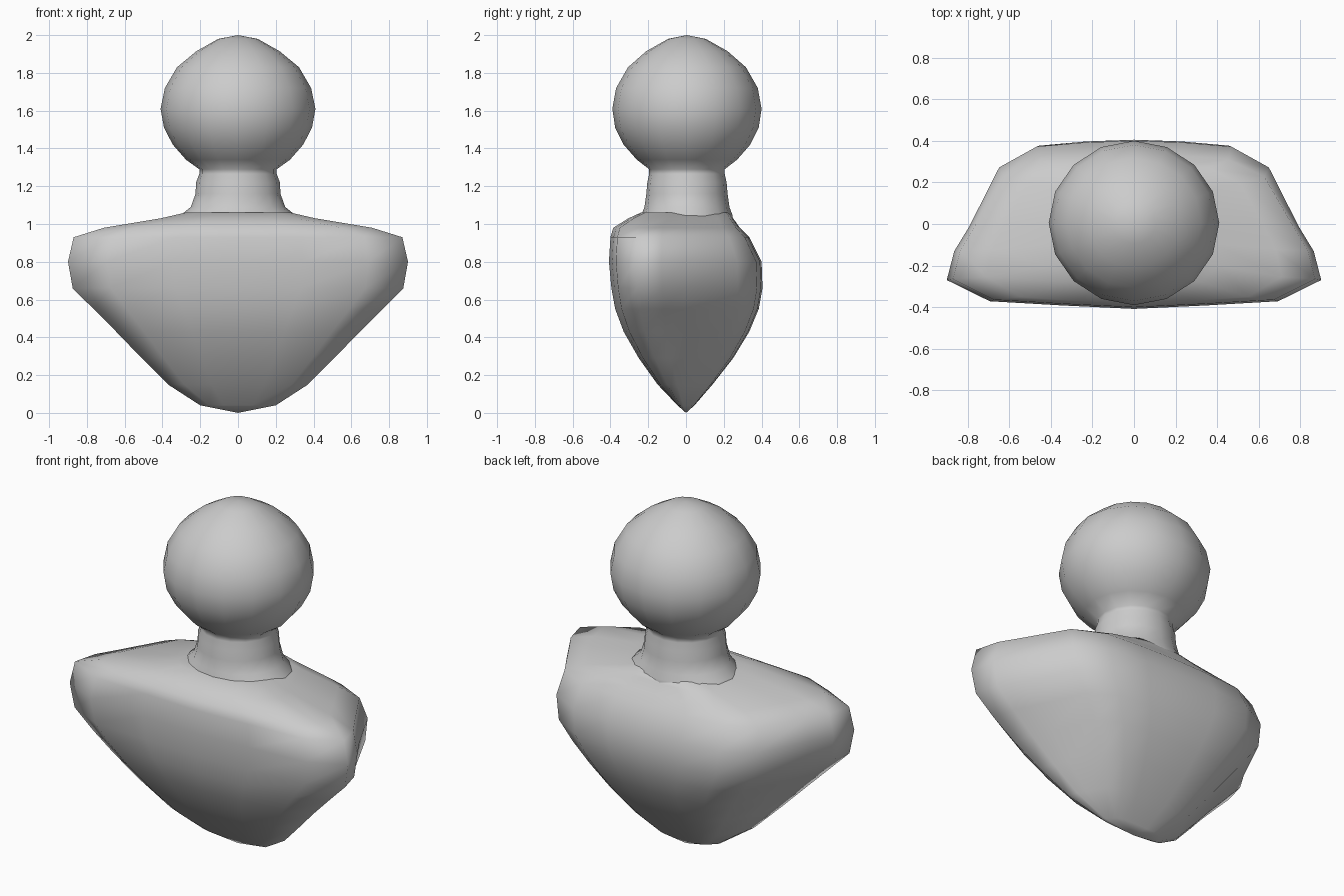
import bpy, bmesh, math

if "Cube" in bpy.data.objects:
    bpy.data.objects.remove(bpy.data.objects["Cube"])


def loft(name, rings, bottom=None, top=None):
    """Skin a stack of equal-length rings, closing the ends with poles or caps."""
    bm = bmesh.new()
    loops = [[bm.verts.new(p) for p in ring] for ring in rings]
    n = len(loops[0])
    for a, b in zip(loops, loops[1:]):
        for i in range(n):
            j = (i + 1) % n
            bm.faces.new((a[i], a[j], b[j], b[i]))
    for loop, pole in ((loops[0], bottom), (loops[-1], top)):
        if pole is None:
            bm.faces.new(loop)
        else:
            tip = bm.verts.new(pole)
            for i in range(n):
                bm.faces.new((loop[i], loop[(i + 1) % n], tip))
    bmesh.ops.recalc_face_normals(bm, faces=bm.faces)
    for f in bm.faces:
        f.smooth = True
    mesh = bpy.data.meshes.new(name)
    bm.to_mesh(mesh)
    bm.free()
    ob = bpy.data.objects.new(name, mesh)
    bpy.context.collection.objects.link(ob)
    return ob


def ellipse(z, rx, ry, cy=0.005, n=16):
    return [(rx * math.cos(2 * math.pi * i / n),
             cy + ry * math.sin(2 * math.pi * i / n), z) for i in range(n)]


# Torso: half outline at the shoulders, unit scaled, mirrored across x
half = [(0.38, -0.96), (0.77, -0.91), (1.0, -0.66), (0.96, -0.32),
        (0.88, -0.03), (0.72, 0.68), (0.52, 0.93), (0.26, 0.98)]
outline = [(0, -1)] + half + [(0, 1)] + [(-x, y) for x, y in reversed(half)]

# height, half width, front depth, back depth
levels = [(0.04, 0.20, 0.045, 0.045), (0.15, 0.37, 0.15, 0.14),
          (0.29, 0.51, 0.25, 0.25), (0.43, 0.645, 0.33, 0.335),
          (0.55, 0.765, 0.375, 0.385), (0.66, 0.875, 0.395, 0.405),
          (0.80, 0.90, 0.408, 0.40), (0.93, 0.87, 0.40, 0.335),
          (0.98, 0.71, 0.385, 0.285), (1.03, 0.41, 0.305, 0.25),
          (1.06, 0.28, 0.24, 0.23)]
loft("torso", [[(x * w, y * (f if y < 0 else b), z) for x, y in outline]
               for z, w, f, b in levels], bottom=(0, 0, 0))

# Head and neck: one turned form, slightly shallower than wide
profile = [(0.98, 0.34, 0.25), (1.05, 0.30, 0.24), (1.09, 0.25, 0.225),
           (1.16, 0.225, 0.215), (1.22, 0.222, 0.21), (1.265, 0.205, 0.20),
           (1.29, 0.205, 0.20), (1.34, 0.275, 0.265), (1.42, 0.345, 0.335),
           (1.51, 0.392, 0.38), (1.61, 0.41, 0.395), (1.72, 0.387, 0.375),
           (1.83, 0.323, 0.312), (1.915, 0.22, 0.215), (1.98, 0.105, 0.10)]
loft("head_and_neck", [ellipse(*p) for p in profile], top=(0, 0.005, 2.0))
